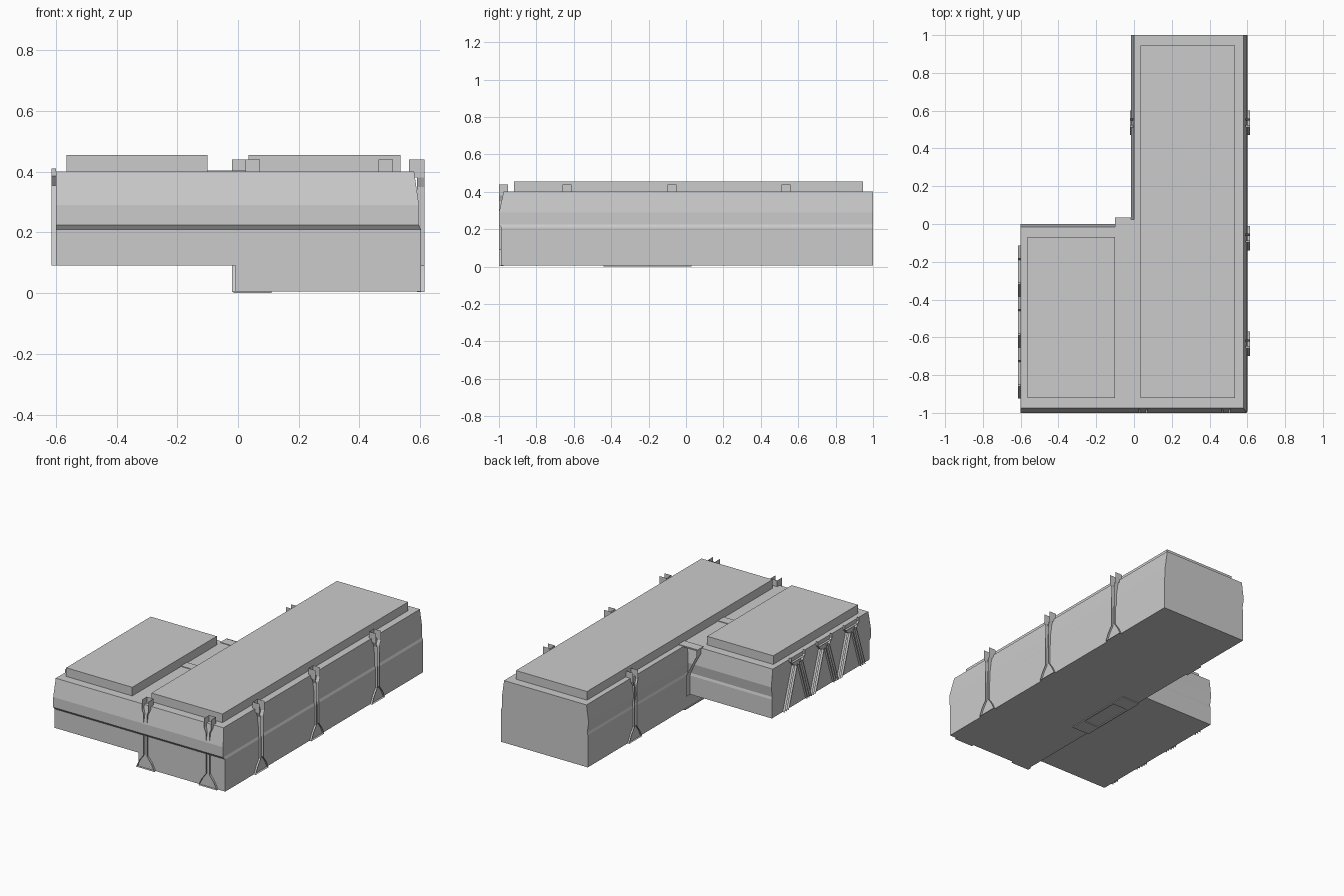
import bpy, bmesh
from mathutils import Vector

if "Cube" in bpy.data.objects:
    bpy.data.objects.remove(bpy.data.objects["Cube"])


def finish(name, bm):
    bmesh.ops.remove_doubles(bm, verts=bm.verts, dist=1e-5)
    bmesh.ops.recalc_face_normals(bm, faces=bm.faces)
    me = bpy.data.meshes.new(name)
    bm.to_mesh(me)
    bm.free()
    ob = bpy.data.objects.new(name, me)
    bpy.context.collection.objects.link(ob)
    return ob


def box(name, x0, x1, y0, y1, z0, z1):
    bm = bmesh.new()
    for v in bmesh.ops.create_cube(bm, size=1)["verts"]:
        v.co = Vector(((x0 + x1) / 2 + v.co.x * (x1 - x0),
                       (y0 + y1) / 2 + v.co.y * (y1 - y0),
                       (z0 + z1) / 2 + v.co.z * (z1 - z0)))
    return finish(name, bm)


# L-shaped body: each level gives z and insets of front, right, inner-left and wing-back walls
LEVELS = [
    (0.09, 0.012, 0.000, 0.006, 0.006),
    (0.21, 0.012, 0.000, 0.006, 0.006),
    (0.225, 0.0, 0.006, 0.010, 0.010),
    (0.29, 0.0, 0.006, 0.0, 0.0),
    (0.40, 0.025, 0.022, 0.015, 0.015),
]


def ring(bm, z, f, r, l, b):
    pts = [(-.6, -1 + f), (-.015 + l, -1 + f), (.602 - r, -1 + f), (.602 - r, 1),
           (-.015 + l, 1), (-.015 + l, -b), (-.6, -b)]
    return [bm.verts.new((x, y, z)) for x, y in pts]


bm = bmesh.new()
rings = [ring(bm, *lv) for lv in LEVELS]
for lo, hi in zip(rings, rings[1:]):
    for i in range(7):
        j = (i + 1) % 7
        bm.faces.new((lo[i], lo[j], hi[j], hi[i]))
top, low = rings[-1], rings[0]
bm.faces.new((top[0], top[1], top[5], top[6]))
bm.faces.new(top[1:6])
bm.faces.new((low[0], low[1], low[5], low[6]))          # raised wing underside
main = low[1:6]
base = [bm.verts.new((v.co.x, v.co.y, 0.005)) for v in main]
for i in range(5):
    j = (i + 1) % 5
    bm.faces.new((main[i], main[j], base[j], base[i]))
bm.faces.new(base)
finish("body", bm)

# Raised roof slabs
box("main_roof", .035, .535, -.92, .945, .399, .455)
box("wing_roof", -.565, -.10, -.92, -.07, .399, .455)


class Wall:
    """Local frame on a wall: u along it, z up, d outward."""
    def __init__(self, origin, u, n):
        self.o, self.u, self.n = Vector(origin), Vector(u), Vector(n)

    def at(self, u, z, d):
        return self.o + self.u * u + self.n * d + Vector((0, 0, z))


def fin(bm, wall, path, d0, d1):
    """Thin sheet following a (u, z) path, standing off the wall."""
    a = [bm.verts.new(wall.at(u, z, d0)) for u, z in path]
    b = [bm.verts.new(wall.at(u, z, d1)) for u, z in path]
    for i in range(len(path) - 1):
        bm.faces.new((a[i], a[i + 1], b[i + 1], b[i]))


# Paired vertical ribs with an upright top bracket and splayed feet
def strap(name, wall, out):
    bm = bmesh.new()
    inner = out - .05
    for s in (-1, 1):
        fin(bm, wall, [(s * .024, .44), (s * .024, .38)], inner, out)
        fin(bm, wall, [(s * .024, .38), (s * .012, .35), (s * .012, .09),
                       (s * .042, .05), (s * .065, .004)], out - .025, out)
    fin(bm, wall, [(-.065, .004), (.065, .004)], out - .025, out)
    bm.faces.new([bm.verts.new(wall.at(u, z, inner)) for u, z in
                  ((-.024, .40), (.024, .40), (.024, .44), (-.024, .44))])
    finish(name, bm)


for i, y in enumerate((-.635, -.075, .535)):
    strap(f"right_strap_{i + 1}", Wall((.6, y, 0), (0, 1, 0), (1, 0, 0)), .014)
for i, x in enumerate((.048, .487)):
    strap(f"front_strap_{i + 1}", Wall((x, -1, 0), (1, 0, 0), (0, -1, 0)), .001)
strap("inner_strap", Wall((-.015, .535, 0), (0, 1, 0), (-1, 0, 0)), .005)

# Three A-shaped braces on the wing's left wall
for i, y in enumerate((-.25, -.52, -.79)):
    w = Wall((-.6, y, 0), (0, 1, 0), (-1, 0, 0))
    bm = bmesh.new()
    for s in (-1, 1):
        fin(bm, w, [(s * .07, .41), (s * .07, .385), (s * .045, .355),
                    (s * .135, .09)], 0, .015)
        fin(bm, w, [(s * .030, .35), (s * .115, .09)], 0, .015)
        fin(bm, w, [(s * .010, .34), (s * .095, .09)], 0, .015)
    fin(bm, w, [(-.06, .375), (.06, .375)], 0, .015)
    finish(f"left_brace_{i + 1}", bm)

# Corner bracket where the wing meets the main hall
w = Wall((-.06, 0, 0), (1, 0, 0), (0, 1, 0))
bm = bmesh.new()
fin(bm, w, [(-.04, .40), (.045, .40)], -.016, .035)
fin(bm, w, [(-.04, .40), (-.04, .37), (.035, .22), (.035, .09)], -.01, .035)
finish("corner_bracket", bm)

# Low strips crossing the gap between the roofs
for i, y in enumerate((-.40, -.005)):
    box(f"gap_strip_{i + 1}", -.10, .035, y - .03, y + .03, .398, .404)

# Shallow hatch frame under the main hall
for i, y in enumerate((-.39, -.02)):
    box(f"hatch_end_{i + 1}", -.015, .11, y - .05, y + .05, 0, .006)
for i, x in enumerate((-.01, .105)):
    box(f"hatch_rail_{i + 1}", x - .005, x + .005, -.34, -.07, 0, .006)
